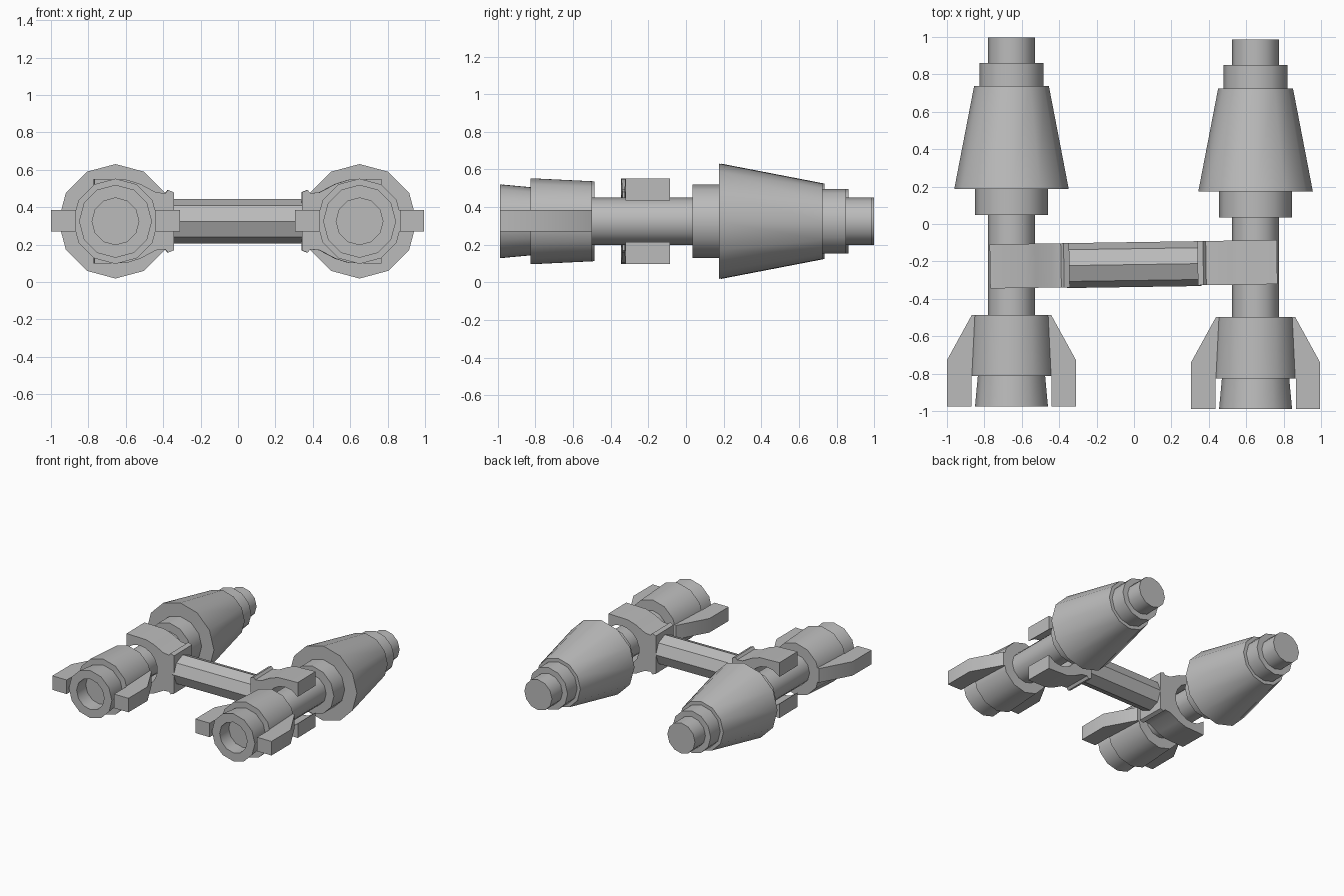
import bpy
import bmesh
from math import cos, sin, pi, radians
from mathutils import Matrix, Vector

cube = bpy.data.objects.get("Cube")
if cube:
    bpy.data.objects.remove(cube, do_unlink=True)

grey = bpy.data.materials.new("plain grey")
tone = (0.5, 0.5, 0.5, 1)
grey.use_nodes = True
grey.diffuse_color = tone
grey.node_tree.nodes["Principled BSDF"].inputs["Base Color"].default_value = tone

AXIS_Z = 0.325


def finish(name, bm, matrix):
    bmesh.ops.recalc_face_normals(bm, faces=bm.faces)
    mesh = bpy.data.meshes.new(name)
    bm.to_mesh(mesh)
    bm.free()
    mesh.materials.append(grey)
    obj = bpy.data.objects.new(name, mesh)
    bpy.context.collection.objects.link(obj)
    obj.matrix_world = matrix
    bpy.ops.object.select_all(action="DESELECT")
    obj.select_set(True)
    bpy.context.view_layer.objects.active = obj
    bpy.ops.object.shade_smooth_by_angle(angle=radians(32))
    return obj


def lathe(name, profile, sides, matrix):
    """Turn (radius, y) points about the y axis and cap both ends."""
    bm = bmesh.new()
    rings = []
    for r, y in profile:
        angles = [2 * pi * i / sides for i in range(sides)]
        rings.append([bm.verts.new((r * sin(a), y, r * cos(a))) for a in angles])
    for a, b in zip(rings, rings[1:]):
        for i in range(sides):
            j = (i + 1) % sides
            bm.faces.new((a[i], a[j], b[j], b[i]))
    bm.faces.new(rings[0])
    bm.faces.new(rings[-1])
    return finish(name, bm, matrix)


def extrude(name, outline, direction, matrix):
    bm = bmesh.new()
    face = bm.faces.new([bm.verts.new(p) for p in outline])
    result = bmesh.ops.extrude_face_region(bm, geom=[face], use_keep_orig=True)
    moved = [v for v in result["geom"] if isinstance(v, bmesh.types.BMVert)]
    bmesh.ops.translate(bm, verts=moved, vec=Vector(direction))
    return finish(name, bm, matrix)


# Pod outline: bored nozzle, housing, shaft, collar, cone and stepped tip
pod = [(0.125, -0.87), (0.125, -0.988), (0.195, -0.988), (0.18, -0.825),
       (0.228, -0.825), (0.212, -0.498), (0.125, -0.498), (0.125, 0.035),
       (0.195, 0.035), (0.195, 0.175), (0.306, 0.175), (0.2, 0.725),
       (0.172, 0.725), (0.172, 0.85), (0.125, 0.85), (0.125, 0.986)]

# Fin outline in plan
fin = [(0.215, -0.988), (0.345, -0.988), (0.345, -0.74), (0.212, -0.498),
       (0.15, -0.498), (0.15, -0.825), (0.215, -0.825)]

# Upper half of the clamp outline, then its mirror below
upper = [(0.31, 0.155), (0.28, 0.168), (0.265, 0.15), (0.215, 0.155),
         (0.13, 0.2), (0.06, 0.222), (-0.115, 0.227), (-0.115, 0.11)]
arc = [(0.16 * cos(a), 0.16 * sin(a)) for a in [radians(d) for d in range(110, -111, -20)]]
clamp = upper + arc + [(x, -z) for x, z in reversed(upper)]

for side, label, x, dy in ((1, "left", 0.65, 0.0), (-1, "right", -0.655, 0.012)):
    place = Matrix.Translation((x, dy, AXIS_Z))
    lathe(label + "_pod", pod, 12, place)
    for s, where in ((1, "left"), (-1, "right")):
        extrude(f"{label}_pod_{where}_fin", [(s * px, py, -0.055) for px, py in fin],
                (0, 0, 0.115), place)
    # Clamp gripping the shaft, opening away from the centre
    hold = Matrix.Translation((x, -0.215 + 0.01 * side, AXIS_Z)) @ Matrix.Rotation(0.015, 4, "Z")
    extrude(label + "_clamp", [(-side * px, -0.118, pz) for px, pz in clamp],
            (0, 0.236, 0), hold)

# Cross bar between the clamps
bar_place = Matrix.Translation((0, -0.217, AXIS_Z)) @ Matrix.Rotation(0.015 - pi / 2, 4, "Z")
lathe("cross_bar", [(0.12, -0.36), (0.12, 0.36)], 8, bar_place)
